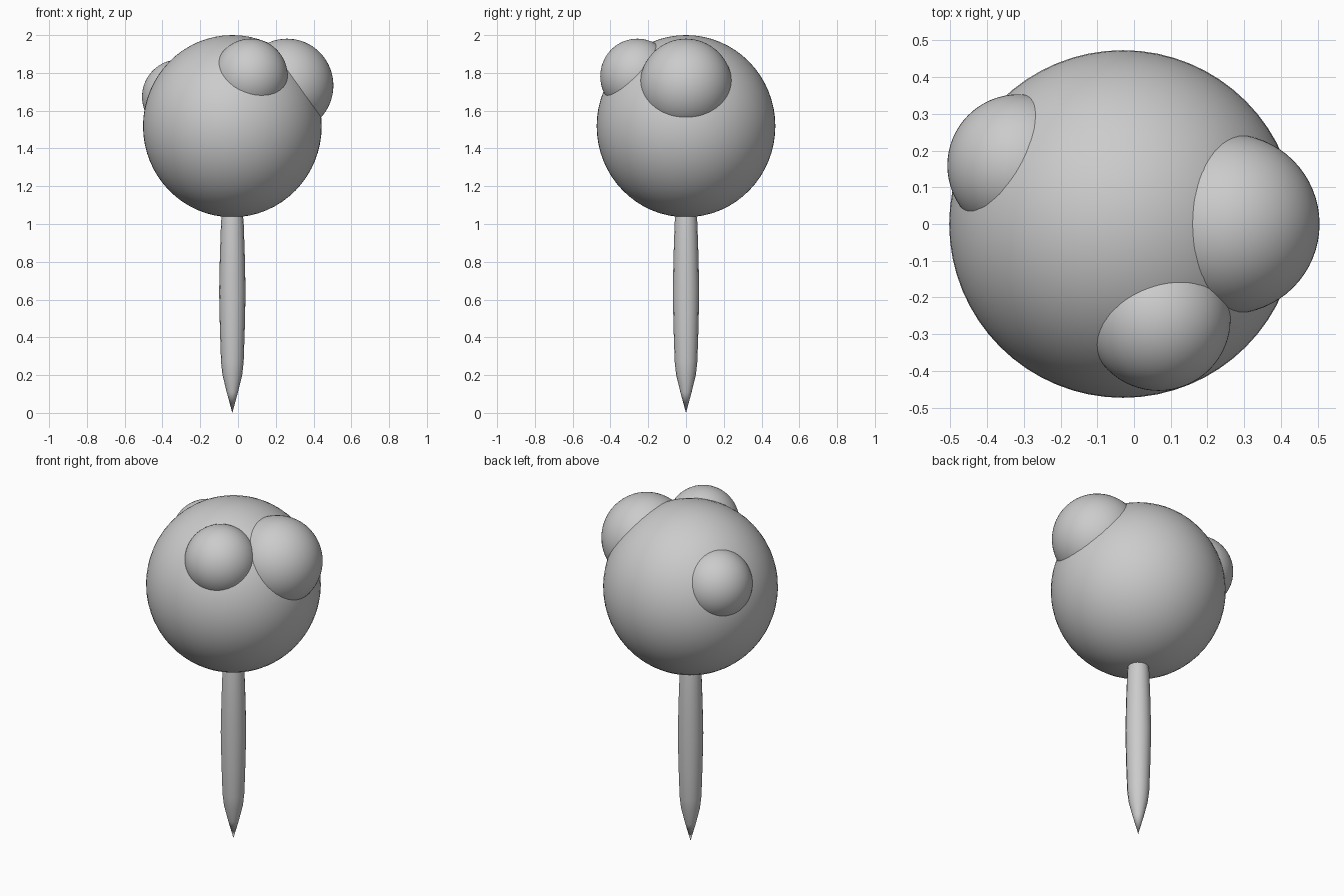
import bpy, bmesh, math

if "Cube" in bpy.data.objects:
    bpy.data.objects.remove(bpy.data.objects["Cube"])

CX = -0.03  # axis of the ball and stick


def finish(name, bm, loc=(0, 0, 0), scale=(1, 1, 1), angle=40):
    bmesh.ops.recalc_face_normals(bm, faces=bm.faces)
    mesh = bpy.data.meshes.new(name)
    bm.to_mesh(mesh)
    bm.free()
    obj = bpy.data.objects.new(name, mesh)
    obj.location, obj.scale = loc, scale
    bpy.context.collection.objects.link(obj)
    bpy.ops.object.select_all(action='DESELECT')
    obj.select_set(True)
    bpy.context.view_layer.objects.active = obj
    bpy.ops.object.shade_smooth_by_angle(angle=math.radians(angle))
    return obj


def ball(name, loc, r, rz):
    bm = bmesh.new()
    bmesh.ops.create_uvsphere(bm, u_segments=64, v_segments=32, radius=1)
    return finish(name, bm, loc, (r, r, rz))


def lathe(name, profile, sides, loc):
    bm = bmesh.new()
    verts = [bm.verts.new((r, 0, z)) for r, z in profile]
    edges = [bm.edges.new(p) for p in zip(verts, verts[1:])]
    bmesh.ops.spin(bm, geom=verts + edges, cent=(0, 0, 0), axis=(0, 0, 1),
                   angle=math.tau, steps=sides, use_duplicate=False)
    bmesh.ops.remove_doubles(bm, verts=bm.verts, dist=1e-4)
    return finish(name, bm, loc)


# Main ball
ball("main_ball", (CX, 0, 1.518), 0.473, 0.482)

# Smaller balls set into its surface
ball("right_bump", (0.26, 0, 1.733), 0.245, 0.248)
ball("front_bump", (0.067, -0.258, 1.782), 0.196, 0.199)
ball("left_bump", (-0.314, 0.159, 1.673), 0.194, 0.197)

# Stick, pointed at both ends; the upper point is inside the ball
half = [(0, 0), (0.03, 0.11), (0.052, 0.2), (0.06, 0.27), (0.066, 0.45)]
profile = half + [(0.07, 0.64)] + [(r, 1.28 - z) for r, z in reversed(half)]
lathe("stick", profile, 16, (CX, 0, 0))
